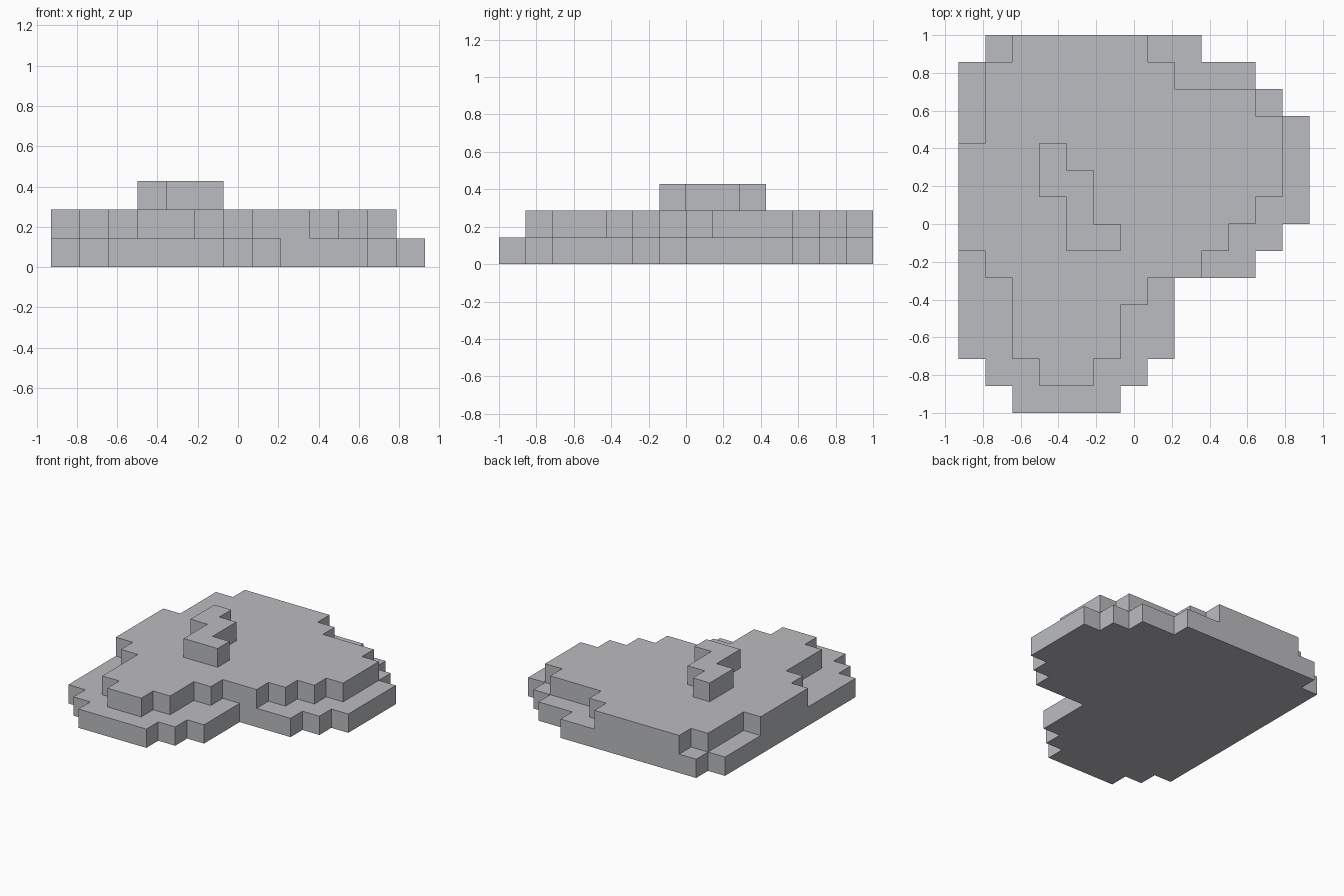
import bpy
import bmesh
import math
from mathutils import Vector

default_cube = bpy.data.objects.get("Cube")
if default_cube:
    bpy.data.objects.remove(default_cube, do_unlink=True)

# Block grid: 13 columns by 14 rows, 7 blocks per unit
BLOCK = 1 / 7
ORIGIN = Vector((-6.5, -7, 0))

# Each tier: first row, then the (start, end) column span of every row, front to back
base_slab = (0, [(2, 6), (1, 7)] + [(0, 8)] * 3 + [(0, 11), (0, 12)]
             + [(0, 13)] * 4 + [(0, 12), (0, 11), (1, 9)])
upper_slab = (1, [(3, 5), (2, 6), (2, 6), (2, 7), (1, 9), (0, 10), (0, 11),
                  (0, 12), (0, 12), (1, 12), (1, 11), (1, 8), (2, 7)])
crest = (6, [(4, 6), (4, 5), (3, 5), (3, 4)])


def tier_blocks(level, tier):
    first_row, spans = tier
    return {(x, first_row + row, level)
            for row, (start, end) in enumerate(spans)
            for x in range(start, end)}


def add_open_sides(bm, blocks):
    """Add only the block faces that are not covered by a neighbour."""
    for block in sorted(blocks):
        center = Vector(block) + Vector((0.5, 0.5, 0.5))
        for axis in range(3):
            for sign in (-1, 1):
                normal = Vector((0, 0, 0))
                normal[axis] = sign
                neighbour = tuple(int(a + b) for a, b in zip(block, normal))
                if neighbour in blocks:
                    continue
                u = Vector((0, 0, 0))
                u[(axis + 1) % 3] = 1
                v = normal.cross(u)
                corners = [center + (normal + a + b) / 2
                           for a, b in ((-u, -v), (u, -v), (u, v), (-u, v))]
                bm.faces.new([bm.verts.new((ORIGIN + c) * BLOCK) for c in corners])


# Stepped rock: merge the tiers into one shell with clean flat faces
blocks = set()
for level, tier in enumerate((base_slab, upper_slab, crest)):
    blocks |= tier_blocks(level, tier)

bm = bmesh.new()
add_open_sides(bm, blocks)
bmesh.ops.remove_doubles(bm, verts=bm.verts[:], dist=BLOCK / 100)
bmesh.ops.dissolve_limit(bm, angle_limit=math.radians(1),
                         verts=bm.verts[:], edges=bm.edges[:])
mesh = bpy.data.meshes.new("stepped_rock")
bm.to_mesh(mesh)
bm.free()

rock = bpy.data.objects.new("stepped_rock", mesh)
bpy.context.collection.objects.link(rock)

# Plain grey stone
stone = bpy.data.materials.new("stone_grey")
stone.use_nodes = True
color = (0.5, 0.505, 0.53, 1)
stone.diffuse_color = color
stone.node_tree.nodes["Principled BSDF"].inputs["Base Color"].default_value = color
mesh.materials.append(stone)
